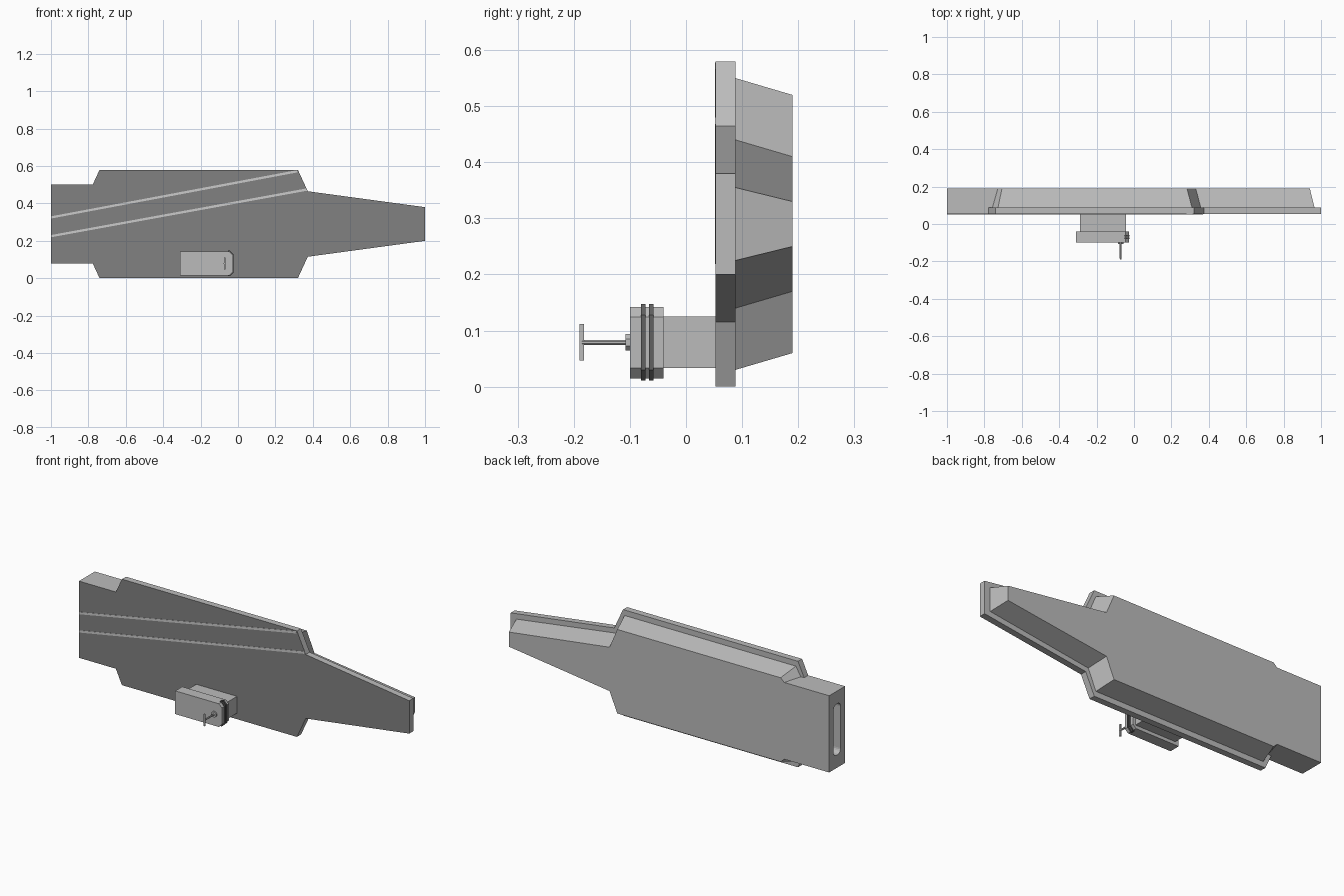
import bpy, bmesh, math
from mathutils import Matrix

if "Cube" in bpy.data.objects:
    bpy.data.objects.remove(bpy.data.objects["Cube"])

MID = 0.29  # height of the ship's centreline


def material(name, v):
    m = bpy.data.materials.new(name)
    m.diffuse_color = (v, v, v, 1)
    m.use_nodes = True
    m.node_tree.nodes["Principled BSDF"].inputs["Base Color"].default_value = m.diffuse_color
    return m


deck_paint = material("deck_paint", 0.22)
line_paint = material("line_paint", 0.9)
window_dark = material("window_dark", 0.12)


def loft(name, rings, mats=()):
    """Join equal-length (x, z) outlines placed at given y values; cap both ends."""
    bm = bmesh.new()
    loops = [[bm.verts.new((x, y, z)) for x, z in pts] for y, pts in rings]
    for a, b in zip(loops, loops[1:]):
        for i in range(len(a)):
            j = (i + 1) % len(a)
            bm.faces.new((a[i], a[j], b[j], b[i]))
    bm.faces.new(loops[0][::-1])
    bm.faces.new(loops[-1])
    bmesh.ops.recalc_face_normals(bm, faces=bm.faces)
    me = bpy.data.meshes.new(name)
    bm.to_mesh(me)
    bm.free()
    ob = bpy.data.objects.new(name, me)
    bpy.context.collection.objects.link(ob)
    for m in mats:
        me.materials.append(m)
    return ob


def box(name, x0, x1, y0, y1, z0, z1):
    pts = [(x0, z0), (x1, z0), (x1, z1), (x0, z1)]
    return loft(name, [(y0, pts), (y1, pts)])


def mirrored(half):
    return half + [(x, 2 * MID - z) for x, z in reversed(half)]


def post(name, x, z, y0, y1, r, sides):
    a0 = math.pi / sides
    pts = [(x + r * math.cos(a0 + 2 * math.pi * i / sides),
            z + r * math.sin(a0 + 2 * math.pi * i / sides)) for i in range(sides)]
    return loft(name, [(y0, pts), (y1, pts)])


# Flight deck with a dark painted face
deck = mirrored([(-1, .08), (-.777, .08), (-.74, 0), (.32, 0), (.373, .115), (1, .2)])
grey = material("hull_grey", 0.5)
ob = loft("flight_deck", [(.053, deck), (.088, deck)], [grey, deck_paint])
for p in ob.data.polygons:
    if p.normal.y < -0.9:
        p.material_index = 1

# Tapered hull
upper = mirrored([(-1, .08), (-.757, .08), (-.727, .03), (.31, .03), (.357, .14), (.965, .225)])
lower = mirrored([(-1, .08), (-.728, .08), (-.706, .06), (.283, .06), (.33, .17), (.94, .25)])
hull = loft("hull", [(.088, upper), (.19, lower)], [grey])

# Rounded stern opening
cutter = box("stern_cutter", -1.05, -.9, .091, .152, .15, .43)
bm = bmesh.new()
bm.from_mesh(cutter.data)
edges = [e for e in bm.edges if abs(e.verts[0].co.x - e.verts[1].co.x) > .1]
bmesh.ops.bevel(bm, geom=edges, offset=.026, segments=5, profile=.5, affect='EDGES')
bm.to_mesh(cutter.data)
bm.free()
cutter.hide_render = True
mod = hull.modifiers.new("stern_opening", 'BOOLEAN')
mod.object = cutter
mod.operation = 'DIFFERENCE'
mod.solver = 'EXACT'
bpy.context.view_layer.objects.active = hull
bpy.ops.object.modifier_apply(modifier=mod.name)
bpy.data.objects.remove(cutter)

# Angled runway lines
for i, (z0, x1, z1) in enumerate([(.325, .318, .572), (.225, .369, .474)]):
    w = .006
    pts = [(-1, z0 - w), (x1, z1 - w), (x1 - .004, z1 + w), (-1, z0 + w)]
    loft(f"runway_line_{i + 1}", [(.0515, pts), (.054, pts)], [line_paint])

# Island tower: base, overhanging bridge with chamfered end
box("island_base", -.29, -.043, -.042, .055, .033, .125).data.materials.append(grey)


def bridge_outline(x0, x1, z0, z1, c):
    return [(x0, z0), (x1 - c, z0), (x1, z0 + c), (x1, z1 - c), (x1 - c, z1), (x0, z1)]


pts = bridge_outline(-.31, -.028, .015, .142, .018)
loft("island_bridge", [(-.1, pts), (-.04, pts)], [grey])

# Window bands around the bridge's forward end
pts = bridge_outline(-.053, -.024, .011, .147, .019)
for i, y in enumerate((-.08, -.066)):
    loft(f"window_band_{i + 1}", [(y, pts), (y + .008, pts)], [window_dark])

# Mast with crossbar
for part in (post("mast_foot", -.072, .079, -.108, -.099, .016, 8),
             post("mast_pole", -.072, .079, -.185, -.107, .005, 8),
             box("mast_crossbar", -.076, -.068, -.19, -.182, .047, .112)):
    part.data.materials.append(grey)
